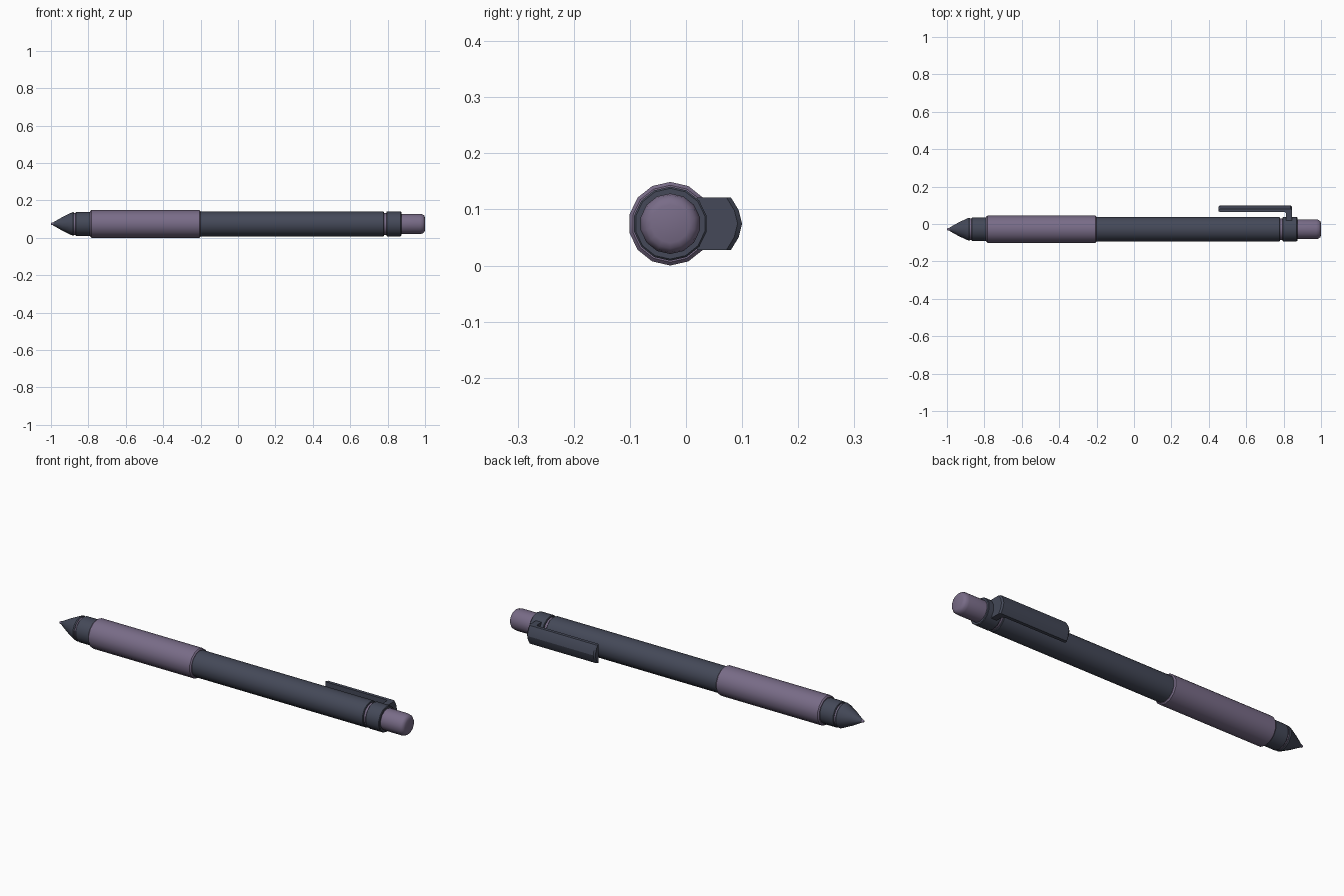
import bpy, bmesh, math

if "Cube" in bpy.data.objects:
    bpy.data.objects.remove(bpy.data.objects["Cube"])

SIDES = 14
CY, CZ = -0.028, 0.0745   # pen axis


def material(name, rgb):
    m = bpy.data.materials.new(name)
    m.diffuse_color = (*rgb, 1)
    m.use_nodes = True
    m.node_tree.nodes["Principled BSDF"].inputs["Base Color"].default_value = m.diffuse_color
    return m


DARK = material("dark_slate", (0.058, 0.066, 0.098))
MAUVE = material("mauve", (0.19, 0.15, 0.245))


def finish(name, bm, mat, angle=35):
    bmesh.ops.recalc_face_normals(bm, faces=bm.faces)
    me = bpy.data.meshes.new(name)
    bm.to_mesh(me)
    bm.free()
    me.materials.append(mat)
    ob = bpy.data.objects.new(name, me)
    bpy.context.collection.objects.link(ob)
    bpy.ops.object.select_all(action='DESELECT')
    ob.select_set(True)
    bpy.context.view_layer.objects.active = ob
    bpy.ops.object.shade_smooth_by_angle(angle=math.radians(angle))
    return ob


def turned(name, profile, mat):
    """Closed solid turned around the pen axis from (x, radius) points."""
    bm = bmesh.new()
    rings = []
    for x, r in profile:
        rings.append([bm.verts.new((x, CY + r * math.sin(2 * math.pi * i / SIDES),
                                    CZ + r * math.cos(2 * math.pi * i / SIDES)))
                      for i in range(SIDES)])
    for a, b in zip(rings, rings[1:]):
        for i in range(SIDES):
            j = (i + 1) % SIDES
            bm.faces.new((a[i], a[j], b[j], b[i]))
    bm.faces.new(rings[0])
    bm.faces.new(rings[-1])
    return finish(name, bm, mat)


def sleeve(x0, x1, r, c):
    """Cylinder profile with small chamfers at both ends."""
    return [(x0, r - c), (x0 + c, r), (x1 - c, r), (x1, r - c)]


# Writing end
turned("nib", [(-1.0, 0.004), (-0.995, 0.007), (-0.97, 0.008)], MAUVE)
turned("tip_cone", [(-0.987, 0.009), (-0.94, 0.036), (-0.895, 0.058),
                    (-0.882, 0.063), (-0.876, 0.061)], DARK)
turned("tip_ring", [(-0.89, 0.058), (-0.85, 0.058)], MAUVE)
turned("front_sleeve", sleeve(-0.868, -0.77, 0.064, 0.003), DARK)

# Barrel
turned("grip", sleeve(-0.79, -0.2, 0.0745, 0.006), MAUVE)
turned("barrel", sleeve(-0.22, 0.78, 0.066, 0.003), DARK)

# Push end
turned("rear_ring", [(0.76, 0.059), (0.82, 0.059)], MAUVE)
turned("clip_collar", sleeve(0.793, 0.873, 0.066, 0.003), DARK)
turned("push_button", [(0.85, 0.054), (0.974, 0.054), (0.988, 0.051),
                       (0.996, 0.044), (1.0, 0.034)], MAUVE)

# Pocket clip: L-shaped outline swept across z with a crowned outer face
bm = bmesh.new()
slices = []
for dz, out in ((-0.047, 0.08), (-0.024, 0.094), (0, 0.1), (0.024, 0.094), (0.047, 0.08)):
    outline = [(0.453, 0.067), (0.461, 0.063), (0.806, 0.063), (0.813, 0.056),
               (0.813, 0.02), (0.845, 0.02), (0.845, out - 0.008), (0.838, out),
               (0.461, out), (0.453, out - 0.006)]
    slices.append([bm.verts.new((x, y, CZ + dz)) for x, y in outline])
n = len(slices[0])
for a, b in zip(slices, slices[1:]):
    for i in range(n):
        j = (i + 1) % n
        bm.faces.new((a[i], a[j], b[j], b[i]))
bm.faces.new(slices[0])
bm.faces.new(slices[-1])
finish("pocket_clip", bm, DARK, 25)
